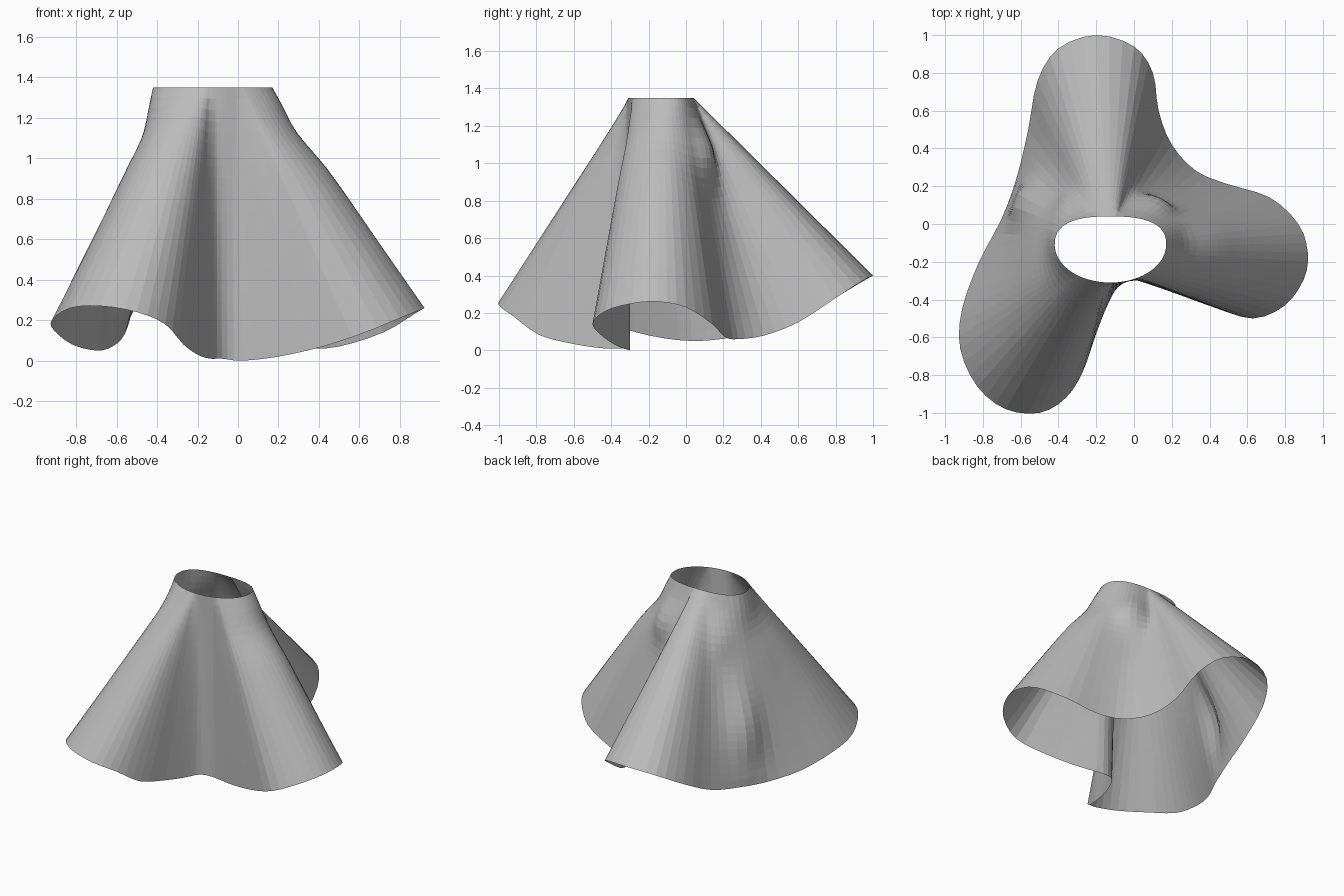
import bpy
import bmesh
import math
from mathutils import Vector

# Remove the default object
default_cube = bpy.data.objects.get("Cube")
if default_cube:
    bpy.data.objects.remove(default_cube, do_unlink=True)

ROWS = 24
STEPS_PER_SPAN = 3
WAIST_HEIGHT = 1.35
WAIST_CENTRE = Vector((-.125, -.11, WAIST_HEIGHT))

# Hem guide points, counter-clockwise from the front valley
HEM = [Vector(p) for p in (
    (-.08, -.33, .01), (.02, -.3, 0), (.2, -.36, .02), (.42, -.44, .07),
    (.63, -.5, .14), (.8, -.43, .21), (.9, -.29, .25), (.92, -.15, .26),
    (.87, 0, .23), (.72, .14, .14), (.5, .21, .07), (.33, .28, .06),
    (.2, .42, .08), (.13, .6, .15), (.1, .8, .28), (0, .94, .37),
    (-.2, 1, .4), (-.4, .93, .36), (-.51, .76, .26), (-.56, .5, .13),
    (-.62, .25, .07), (-.7, .03, .05), (-.82, -.2, .08), (-.91, -.45, .15),
    (-.92, -.66, .2), (-.83, -.86, .26), (-.68, -.98, .27), (-.5, -1, .24),
    (-.36, -.92, .18), (-.27, -.78, .08), (-.2, -.58, .03), (-.14, -.43, .01),
)]


def smooth_point(before, start, end, after, s):
    """Point on a smooth closed path between start and end."""
    return start + s * .5 * ((end - before)
                             + s * (2 * before - 5 * start + 4 * end - after)
                             + s * s * (3 * (start - end) + after - before))


def closed_path(points, steps):
    count = len(points)
    return [smooth_point(points[i - 1], points[i], points[(i + 1) % count],
                         points[(i + 2) % count], k / steps)
            for i in range(count) for k in range(steps)]


def bell(value, centre, width):
    return math.exp(-((value - centre) / width) ** 2)


def near_angle(angle, degrees, width):
    gap = math.remainder(angle - math.radians(degrees), math.tau)
    return bell(gap, 0, math.radians(width))


def waist_point(angle):
    """Waist opening: flatter at the back, rounder at the front.
    The folds are gathered, so they fan out from shifted waist points."""
    angle += (.15 * near_angle(angle, 58, 18) - .36 * near_angle(angle, -30, 20)
              - .12 * near_angle(angle, -124, 14) + .1 * near_angle(angle, -99, 11))
    c, s = math.cos(angle), math.sin(angle)
    depth, power = (.15, 2.6) if s > 0 else (.2, 2)
    scale = (abs(c / .295) ** power + abs(s / depth) ** power) ** (-1 / power)
    return WAIST_CENTRE + Vector((c * scale, s * scale, 0))


def drape_offset(angle, t):
    """Outward push of the hips and thigh, and the dips beside the waist."""
    hips = .07 * near_angle(angle, 42, 17) + .03 * near_angle(angle, 138, 16)
    dips = .03 * near_angle(angle, 0, 25) + .02 * near_angle(angle, 185, 25)
    thigh = .065 * near_angle(angle, 153, 14)
    return (hips * bell(t, .22, .12) - dips * bell(t, .2, .12)
            + thigh * bell(t, .68, .2))


# Skirt: a flared sheet from the waist oval to the wavy hem
bm = bmesh.new()
columns = []
for hem in closed_path(HEM, STEPS_PER_SPAN):
    flat = Vector((hem.x - WAIST_CENTRE.x, hem.y - WAIST_CENTRE.y, 0))
    angle = math.atan2(flat.y, flat.x)
    waist = waist_point(angle)
    outward = flat.normalized()
    column = []
    for row in range(ROWS + 1):
        t = row / ROWS
        offset = drape_offset(angle, t) if 0 < row < ROWS else 0
        column.append(bm.verts.new(waist.lerp(hem, t) + outward * offset))
    columns.append(column)

for i, column in enumerate(columns):
    previous = columns[i - 1]
    for row in range(ROWS):
        bm.faces.new((previous[row], previous[row + 1],
                      column[row + 1], column[row]))

mesh = bpy.data.meshes.new("skirt")
bm.to_mesh(mesh)
bm.free()
skirt = bpy.data.objects.new("skirt", mesh)
bpy.context.collection.objects.link(skirt)

# Plain grey cloth
cloth = bpy.data.materials.new("grey cloth")
cloth.use_nodes = True
grey = (.5, .5, .5, 1)
cloth.diffuse_color = grey
cloth.node_tree.nodes["Principled BSDF"].inputs["Base Color"].default_value = grey
mesh.materials.append(cloth)
